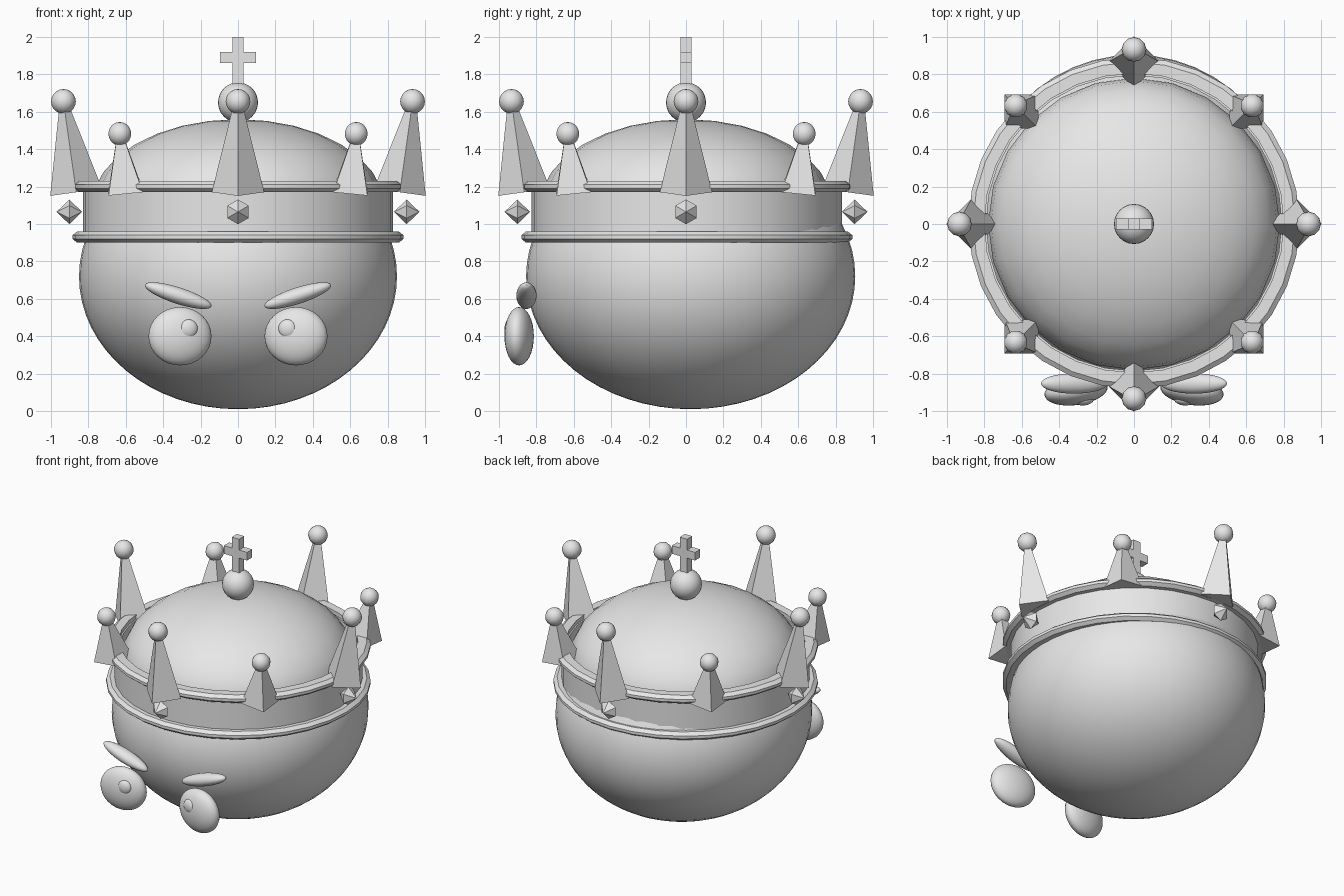
import bpy
import bmesh
from math import radians, pi, cos, sin
from mathutils import Matrix, Vector

if "Cube" in bpy.data.objects:
    bpy.data.objects.remove(bpy.data.objects["Cube"], do_unlink=True)

grey = bpy.data.materials.new("plain_grey")
grey.use_nodes = True
GREY = (0.8, 0.8, 0.8, 1)
grey.diffuse_color = GREY
grey.node_tree.nodes["Principled BSDF"].inputs["Base Color"].default_value = GREY


def finish(name, bm, matrix=Matrix(), smooth=None):
    bmesh.ops.recalc_face_normals(bm, faces=bm.faces)
    mesh = bpy.data.meshes.new(name)
    bm.to_mesh(mesh)
    bm.free()
    mesh.materials.append(grey)
    if smooth:
        mesh.shade_smooth()
        mesh.set_sharp_from_angle(angle=radians(smooth))
    obj = bpy.data.objects.new(name, mesh)
    obj.matrix_world = matrix
    bpy.context.collection.objects.link(obj)
    return obj


def ellipsoid(name, centre, radii, turn=Matrix(), segs=32, rings=16):
    bm = bmesh.new()
    bmesh.ops.create_uvsphere(bm, u_segments=segs, v_segments=rings, radius=1)
    bm.transform(Matrix.Diagonal((*radii, 1)))
    return finish(name, bm, Matrix.Translation(centre) @ turn, 35)


def lathe(name, profile, segs=32):
    """Closed ring swept from an (r, z) profile."""
    bm = bmesh.new()
    loops = []
    for i in range(segs):
        a = 2 * pi * i / segs
        loops.append([bm.verts.new((r * cos(a), r * sin(a), z)) for r, z in profile])
    n = len(profile)
    for i in range(segs):
        here, after = loops[i], loops[(i + 1) % segs]
        for j in range(n):
            k = (j + 1) % n
            bm.faces.new((here[j], after[j], after[k], here[k]))
    return finish(name, bm, Matrix.Translation((0, 0.005, 0)), 30)


def cone(name, matrix, sides, r1, r2, depth):
    bm = bmesh.new()
    bmesh.ops.create_cone(bm, cap_ends=True, segments=sides, radius1=r1, radius2=r2,
                          depth=depth)
    bmesh.ops.translate(bm, verts=bm.verts, vec=(0, 0, depth / 2))
    return finish(name, bm, matrix)


# Round body and the cap inside the crown
ellipsoid("body", (0, 0.025, 0.72), (0.85, 0.88, 0.71), segs=48, rings=32)
ellipsoid("cap_dome", (0, 0, 1.10), (0.78, 0.78, 0.46), segs=24)

# Crown band with two bevelled rims
lathe("crown_band", [(0.79, 0.93), (0.83, 0.93), (0.83, 1.2), (0.79, 1.2)])
for name, z in (("lower_rim", 0.90), ("upper_rim", 1.17)):
    lathe(name, [(0.80, z), (0.86, z), (0.885, z + 0.02), (0.885, z + 0.04),
                 (0.86, z + 0.06), (0.80, z + 0.06)])


# Spikes with balls, alternating tall and short
TILT = radians(8)
for i in range(8):
    around = Matrix.Rotation(i * pi / 4, 4, "Z")
    tall = i % 2 == 0
    kind = "tall" if tall else "short"
    base_r, width, height = (0.865, 0.14, 0.49) if tall else (0.85, 0.13, 0.315)
    pose = (around @ Matrix.Translation((base_r, 0, 1.17))
            @ Matrix.Rotation(TILT, 4, "Y"))
    cone(f"{kind}_spike_{i}", pose, 4, width, 0.02, height)
    ball_r = 0.066 if tall else 0.063
    ellipsoid(f"{kind}_spike_ball_{i}", pose @ Vector((0, 0, height)), (ball_r,) * 3,
              around, 12, 10)

    # Six-sided pointed gem under each tall spike
    if tall:
        bm = bmesh.new()
        ring = [bm.verts.new((0, 0.066 * sin(k * pi / 3), 0.066 * cos(k * pi / 3)))
                for k in range(6)]
        for tip_x in (-0.068, 0.068):
            tip = bm.verts.new((tip_x, 0, 0))
            for k in range(6):
                bm.faces.new((ring[k], ring[(k + 1) % 6], tip))
        finish(f"gem_{i}", bm, around @ Matrix.Translation((0.902, 0, 1.065)))

# Orb and cross on top
ellipsoid("orb", (0, 0, 1.65), (0.107,) * 3, segs=24, rings=16)
w, arm, low, high = 0.03, 0.095, 1.86, 1.92
half = [(w, 1.74), (w, low), (arm, low), (arm, high), (w, high), (w, 2.0)]
outline = half + [(-x, z) for x, z in reversed(half)]
bm = bmesh.new()
face = bm.faces.new([bm.verts.new((x, -w, z)) for x, z in outline])
back = bmesh.ops.extrude_face_region(bm, geom=[face], use_keep_orig=True)["geom"]
bmesh.ops.translate(bm, verts=[v for v in back if isinstance(v, bmesh.types.BMVert)],
                    vec=(0, 2 * w, 0))
finish("cross", bm)

# Eyes, pupils and slanted brows on both sides
for side, s in (("left", 1), ("right", -1)):
    turn = Matrix.Rotation(radians(-8 * s), 4, "Z")
    ellipsoid(f"{side}_eye", (0.31 * s, -0.892, 0.40), (0.17, 0.076, 0.156), turn)
    ellipsoid(f"{side}_pupil", (0.265 * s, -0.943, 0.44), (0.05, 0.027, 0.05), turn, 24, 12)
    slant = Matrix.Rotation(radians(-18 * s), 4, "Y")
    ellipsoid(f"{side}_brow", (0.32 * s, -0.853, 0.617), (0.187, 0.054, 0.044), slant)
